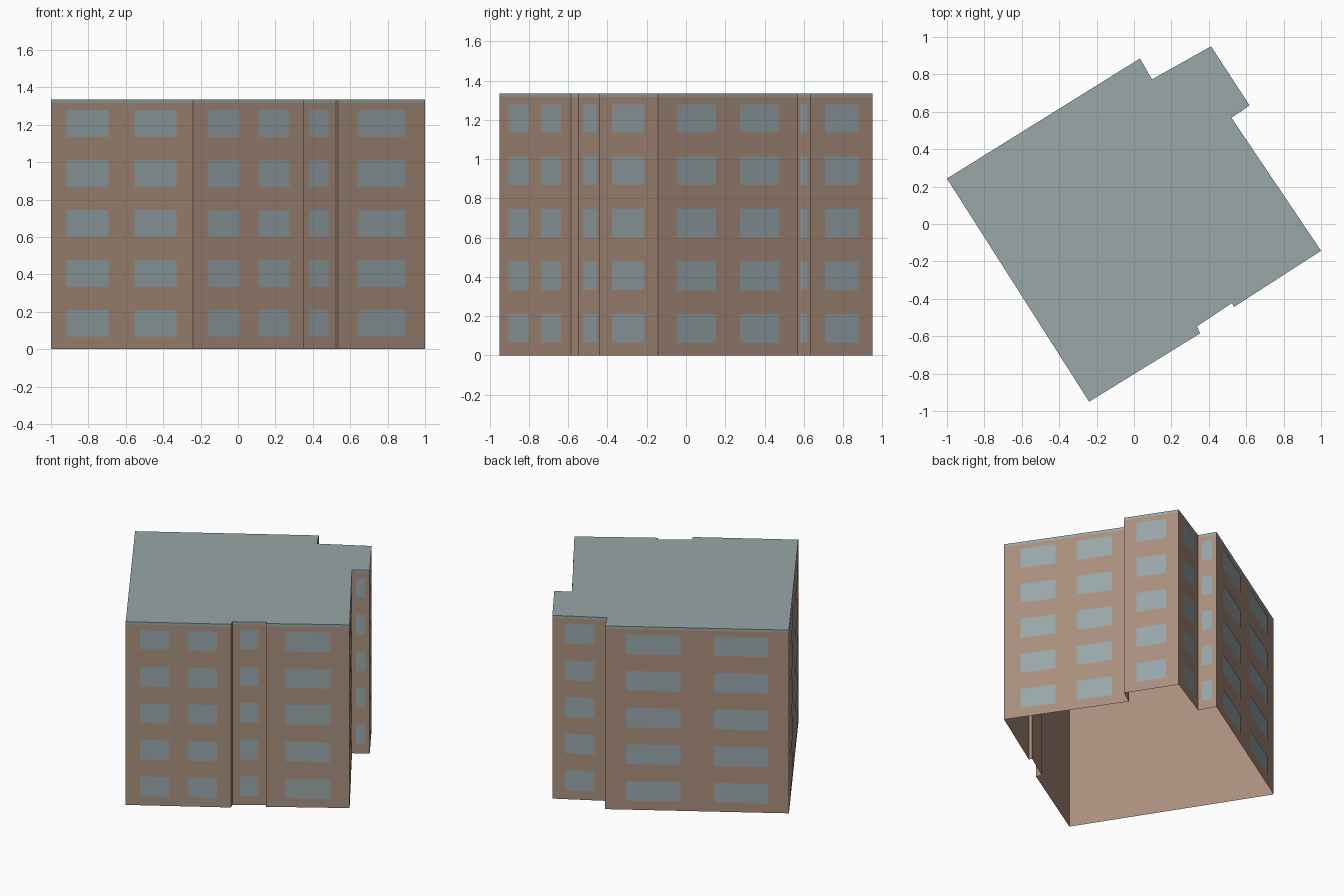
import bpy
import bmesh
from mathutils import Vector

cube = bpy.data.objects.get("Cube")
if cube:
    bpy.data.objects.remove(cube, do_unlink=True)

# Building dimensions
FLOORS = 5
STOREY = 0.267
HEIGHT = FLOORS * STOREY
TRIM_Z = HEIGHT - 0.019
SILL = 0.067
WINDOW_HEIGHT = 0.144
PLATE = 0.003

# Counter-clockwise footprint, starting at the front corner
FOOTPRINT = [Vector((x, y, 0)) for x, y in (
    (-0.24, -0.95), (0.353, -0.585), (0.337, -0.547), (0.524, -0.422),
    (0.535, -0.443), (1.0, -0.143), (0.521, 0.568), (0.618, 0.634),
    (0.412, 0.95), (0.096, 0.773), (0.032, 0.885), (-1.0, 0.243))]
WALLS = list(zip(FOOTPRINT, FOOTPRINT[1:] + FOOTPRINT[:1]))


def make_material(name, color):
    mat = bpy.data.materials.new(name)
    mat.use_nodes = True
    mat.diffuse_color = (*color, 1)
    mat.node_tree.nodes["Principled BSDF"].inputs["Base Color"].default_value = (*color, 1)
    return mat


def make_object(name, bm, mat):
    mesh = bpy.data.meshes.new(name)
    bm.to_mesh(mesh)
    bm.free()
    mesh.materials.append(mat)
    obj = bpy.data.objects.new(name, mesh)
    bpy.context.collection.objects.link(obj)
    return obj


def add_ring(bm, low, high):
    """Upright strip of faces around the footprint; returns its top vertices."""
    bottom = [bm.verts.new((p.x, p.y, low)) for p in FOOTPRINT]
    top = [bm.verts.new((p.x, p.y, high)) for p in FOOTPRINT]
    for i in range(len(FOOTPRINT)):
        j = (i + 1) % len(FOOTPRINT)
        bm.faces.new((bottom[i], bottom[j], top[j], top[i]))
    return top


def window_spans(length):
    """Start and end fractions of the windows along a wall."""
    if length < 0.08:
        return []
    if length < 0.65:
        return [(0.228, 0.772)]
    edge, inner = (0.114, 0.409) if length > 1 else (0.134, 0.415)
    return [(edge, inner), (1 - inner, 1 - edge)]


brick = make_material("brown wall", (0.402, 0.275, 0.205))
glass = make_material("window blue grey", (0.314, 0.386, 0.402))
slate = make_material("roof grey", (0.314, 0.392, 0.386))

# Outer walls, open underneath
bm = bmesh.new()
add_ring(bm, 0, TRIM_Z)
make_object("walls", bm, brick)

# Flat roof with its edge band
bm = bmesh.new()
bm.faces.new(add_ring(bm, TRIM_Z, HEIGHT))
make_object("roof", bm, slate)

# Window plates on every wall wide enough to hold them
bm = bmesh.new()
for start, end in WALLS:
    along = end - start
    outward = Vector((along.y, -along.x, 0)).normalized() * PLATE
    for a, b in window_spans(along.length):
        left, right = start + along * a + outward, start + along * b + outward
        for floor in range(FLOORS):
            low = Vector((0, 0, floor * STOREY + SILL))
            high = low + Vector((0, 0, WINDOW_HEIGHT))
            bm.faces.new([bm.verts.new(v) for v in
                          (left + low, right + low, right + high, left + high)])
make_object("windows", bm, glass)
